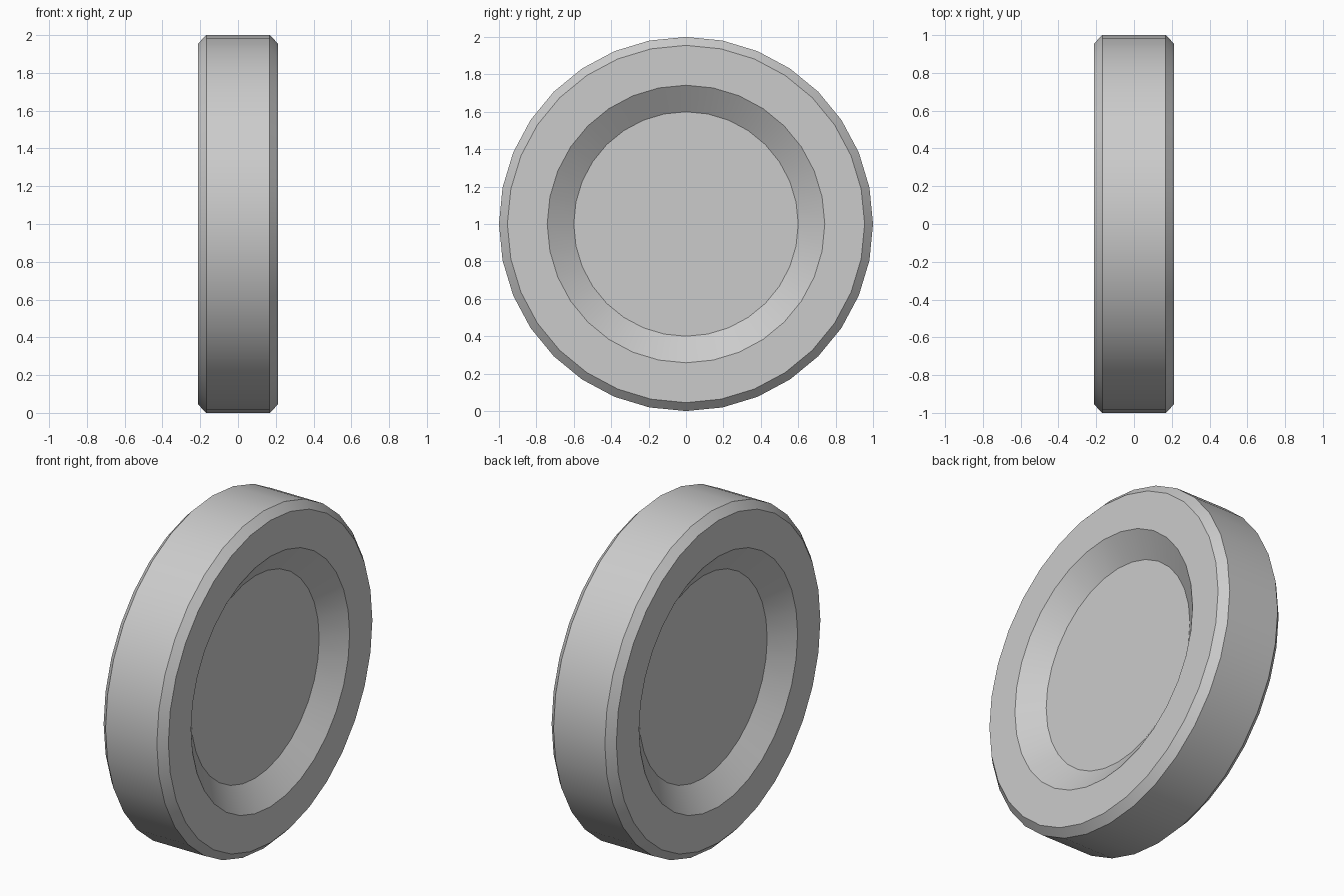
import bpy, bmesh, math

if "Cube" in bpy.data.objects:
    bpy.data.objects.remove(bpy.data.objects["Cube"])

SIDES = 32

# half profile of the disc: (x along the axle, radius), from rim to hub
half = [(0.168, 1.0), (0.212, 0.955), (0.212, 0.742), (0.112, 0.6)]
profile = [(-x, r) for x, r in reversed(half)] + half

bm = bmesh.new()


def ring(x, r):
    steps = [2 * math.pi * i / SIDES for i in range(SIDES)]
    return [bm.verts.new((x, r * math.cos(a), 1 + r * math.sin(a))) for a in steps]


rings = [ring(x, r) for x, r in profile]

# rim, bevels, flat side rings and sloped recess walls
for a, b in zip(rings, rings[1:]):
    for i in range(SIDES):
        j = (i + 1) % SIDES
        bm.faces.new((a[i], a[j], b[j], b[i]))

# recessed hub faces
bm.faces.new(rings[0])
bm.faces.new(rings[-1])
bmesh.ops.recalc_face_normals(bm, faces=bm.faces)

mesh = bpy.data.meshes.new("wheel")
bm.to_mesh(mesh)
bm.free()
wheel = bpy.data.objects.new("wheel", mesh)
bpy.context.collection.objects.link(wheel)

bpy.context.view_layer.objects.active = wheel
wheel.select_set(True)
bpy.ops.object.shade_smooth_by_angle(angle=math.radians(25))
